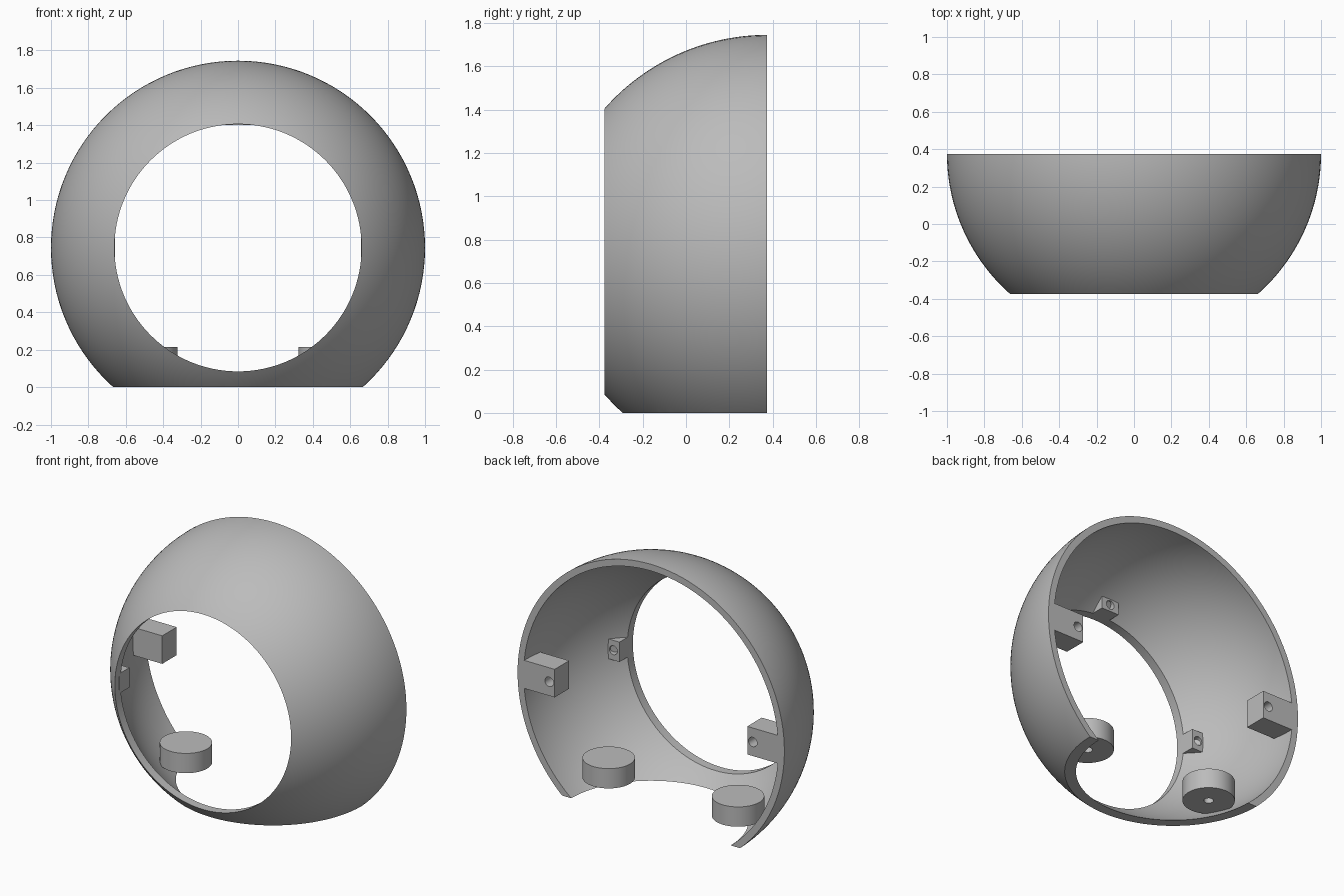
import bpy, bmesh, math
from mathutils import Matrix, Vector

cube = bpy.data.objects.get("Cube")
if cube:
    bpy.data.objects.remove(cube, do_unlink=True)

BACK, FRONT, MID_Z = 0.375, -0.375, 0.745   # shell planes and sphere centre height
R_OUT, R_IN, R_HOLE = 1.0, 0.955, 0.661     # shell and front opening radii
SEGMENTS, ARC = 128, 28

grey = bpy.data.materials.new("plain grey")
grey.use_nodes = True
colour = (0.5, 0.5, 0.5, 1)
grey.diffuse_color = colour
grey.node_tree.nodes["Principled BSDF"].inputs["Base Color"].default_value = colour


def make_object(name, bm):
    bmesh.ops.recalc_face_normals(bm, faces=bm.faces[:])
    mesh = bpy.data.meshes.new(name)
    bm.to_mesh(mesh)
    bm.free()
    mesh.materials.append(grey)
    obj = bpy.data.objects.new(name, mesh)
    bpy.context.collection.objects.link(obj)
    return obj


def select_only(obj):
    bpy.ops.object.select_all(action='DESELECT')
    obj.select_set(True)
    bpy.context.view_layer.objects.active = obj


def smooth(obj):
    select_only(obj)
    bpy.ops.object.shade_smooth_by_angle(angle=math.radians(30))


def cylinder(name, centre, radius, depth, along_y=False, sides=32):
    bm = bmesh.new()
    turn = Matrix.Rotation(math.pi / 2, 4, 'X') if along_y else Matrix()
    bmesh.ops.create_cone(bm, cap_ends=True, segments=sides, radius1=radius,
                          radius2=radius, depth=depth,
                          matrix=Matrix.Translation(centre) @ turn)
    return make_object(name, bm)


def prism(name, outline, half_height, angle=0):
    """Extrude an (x, y) outline in z, turned about the shell's axis."""
    bm = bmesh.new()
    face = bm.faces.new([bm.verts.new((x, y, -half_height)) for x, y in outline])
    extruded = bmesh.ops.extrude_face_region(bm, geom=[face])["geom"]
    bmesh.ops.translate(bm, vec=(0, 0, 2 * half_height),
                        verts=[v for v in extruded if isinstance(v, bmesh.types.BMVert)])
    bm.transform(Matrix.Translation((0, 0, MID_Z)) @ Matrix.Rotation(angle, 4, 'Y'))
    return make_object(name, bm)


def drill(obj, centre, radius, depth, along_y):
    """Cut a blind screw hole centred on the given point."""
    cutter = cylinder("hole_cutter", centre, radius, depth, along_y)
    cutter.hide_render = True
    mod = obj.modifiers.new("hole", 'BOOLEAN')
    mod.operation, mod.solver, mod.object = 'DIFFERENCE', 'EXACT', cutter
    select_only(obj)
    bpy.ops.object.modifier_apply(modifier=mod.name)
    bpy.data.objects.remove(cutter, do_unlink=True)
    smooth(obj)


# Shell: hollow spherical band, revolved around y and cut flat underneath
def arc(radius):
    end = math.acos(R_HOLE / radius)
    return [(radius * math.cos(end * i / ARC), BACK - radius * math.sin(end * i / ARC))
            for i in range(ARC + 1)]


profile = arc(R_OUT) + arc(R_IN)[::-1]
bm = bmesh.new()
rings = []
for s in range(SEGMENTS):
    a = 2 * math.pi * s / SEGMENTS
    rings.append([bm.verts.new((r * math.cos(a), y, MID_Z + r * math.sin(a)))
                  for r, y in profile])
for s, ring in enumerate(rings):
    following = rings[(s + 1) % SEGMENTS]
    for i in range(len(profile)):
        j = (i + 1) % len(profile)
        bm.faces.new((ring[i], ring[j], following[j], following[i]))
bmesh.ops.bisect_plane(bm, geom=bm.verts[:] + bm.edges[:] + bm.faces[:],
                       plane_co=(0, 0, 0), plane_no=(0, 0, 1), clear_inner=True)
rim = [e for e in bm.edges if e.is_boundary]
base = bmesh.ops.contextual_create(bm, geom=rim)["faces"]
bmesh.ops.triangulate(bm, faces=base)
smooth(make_object("shell", bm))

# Mirrored rear mounting blocks and magnet-style feet
for side, label in ((1, "left"), (-1, "right")):
    block = prism("rear_block_" + label,
                  [(side * x, y) for x, y in ((0.722, 0.22), (0.957, 0.22),
                                              (0.957, BACK), (0.722, BACK))], 0.095)
    drill(block, Vector((side * 0.763, BACK, MID_Z)), 0.032, 0.2, True)

    foot = cylinder("foot_disc_" + label, (side * 0.485, 0.135, 0.147), 0.161, 0.134, sides=64)
    drill(foot, Vector((side * 0.485, 0.135, 0.08)), 0.03, 0.16, False)

# Wedge-shaped posts around the front opening
wedge = ((0.657, -0.33), (0.657, -0.226), (0.77, -0.226), (0.69, -0.33))
for label, angle in (("left", 0), ("top", -math.pi / 2), ("right", math.pi)):
    post = prism("front_post_" + label, wedge, 0.067, angle)
    spot = Matrix.Rotation(angle, 3, 'Y') @ Vector((0.703, -0.226, 0))
    drill(post, spot + Vector((0, 0, MID_Z)), 0.03, 0.14, True)
